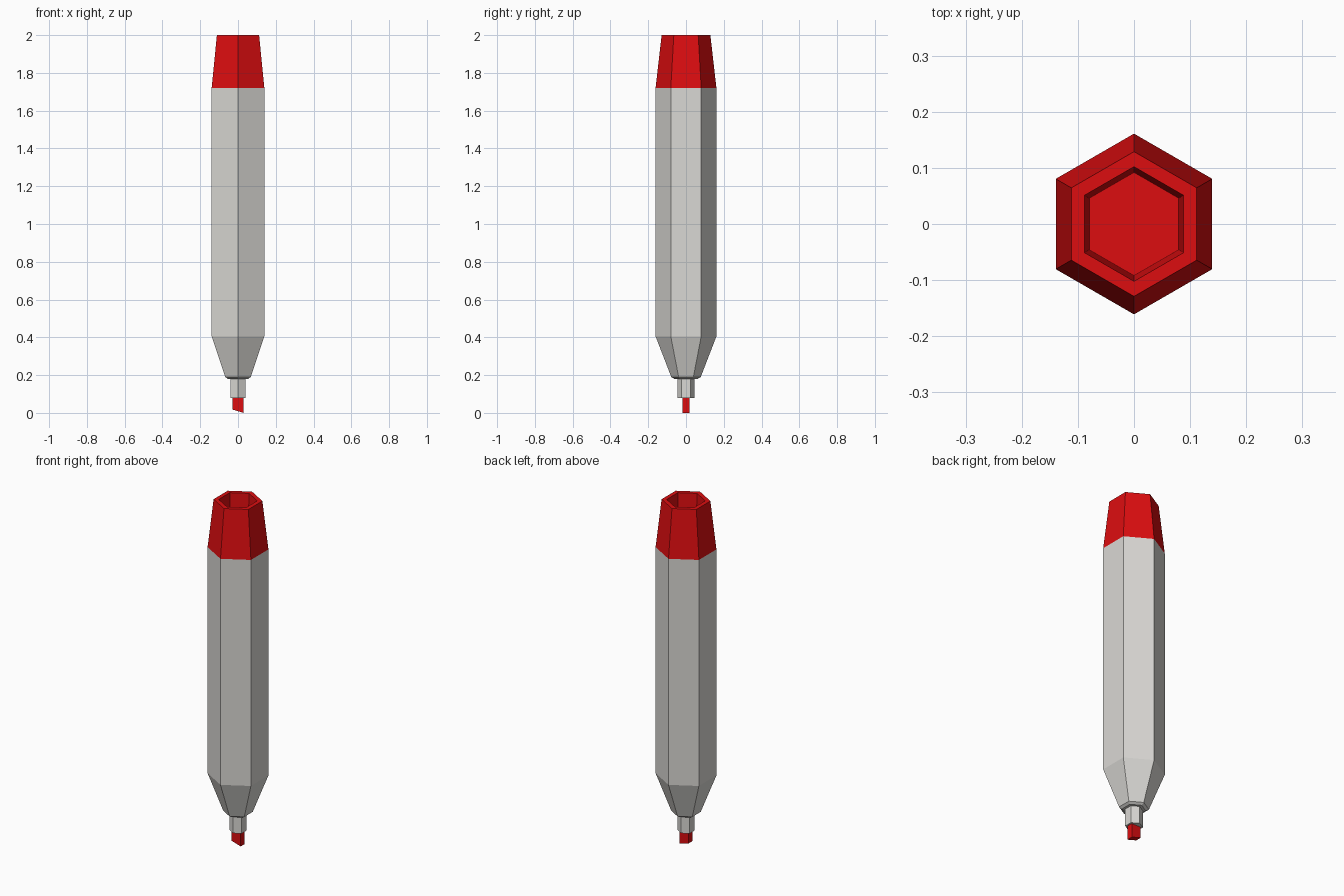
import bpy, bmesh, math

if "Cube" in bpy.data.objects:
    bpy.data.objects.remove(bpy.data.objects["Cube"])


def material(name, rgb):
    m = bpy.data.materials.new(name)
    m.diffuse_color = (*rgb, 1)
    m.use_nodes = True
    m.node_tree.nodes["Principled BSDF"].inputs["Base Color"].default_value = m.diffuse_color
    return m


GREY = material("light grey", (0.70, 0.69, 0.66))
RED = material("red", (0.72, 0.004, 0.005))


def finish(name, bm, mat):
    bmesh.ops.recalc_face_normals(bm, faces=bm.faces)
    me = bpy.data.meshes.new(name)
    bm.to_mesh(me)
    bm.free()
    me.materials.append(mat)
    ob = bpy.data.objects.new(name, me)
    bpy.context.collection.objects.link(ob)
    return ob


def hex_lathe(name, profile, mat, cap_start=True, cap_end=True):
    """Six-sided solid from (radius, z) pairs, with corners on the y axis."""
    bm = bmesh.new()
    rings = []
    for r, z in profile:
        rings.append([bm.verts.new((r * math.cos(math.radians(90 + 60 * i)),
                                    r * math.sin(math.radians(90 + 60 * i)), z))
                      for i in range(6)])
    for a, b in zip(rings, rings[1:]):
        for i in range(6):
            j = (i + 1) % 6
            bm.faces.new((a[i], a[j], b[j], b[i]))
    if cap_start:
        bm.faces.new(rings[0])
    if cap_end:
        bm.faces.new(rings[-1])
    return finish(name, bm, mat)


# Barrel with tapered nose and a small chamfer at its end
hex_lathe("barrel", [(0.062, 0.18), (0.078, 0.19), (0.161, 0.405), (0.161, 1.72)], GREY)

# Collar that holds the nib
hex_lathe("nib_collar", [(0.046, 0.08), (0.046, 0.19)], GREY)

# End plug with a recessed top
hex_lathe("end_plug", [(0.161, 1.72), (0.129, 2.0), (0.102, 2.0), (0.092, 1.80)], RED)

# Chisel nib with slanted end
bm = bmesh.new()
bmesh.ops.create_cube(bm, size=1)
for v in bm.verts:
    low = 0.018 if v.co.x < 0 else 0.0
    v.co = (v.co.x * 0.06, v.co.y * 0.036, 0.10 if v.co.z > 0 else low)
finish("chisel_nib", bm, RED)
